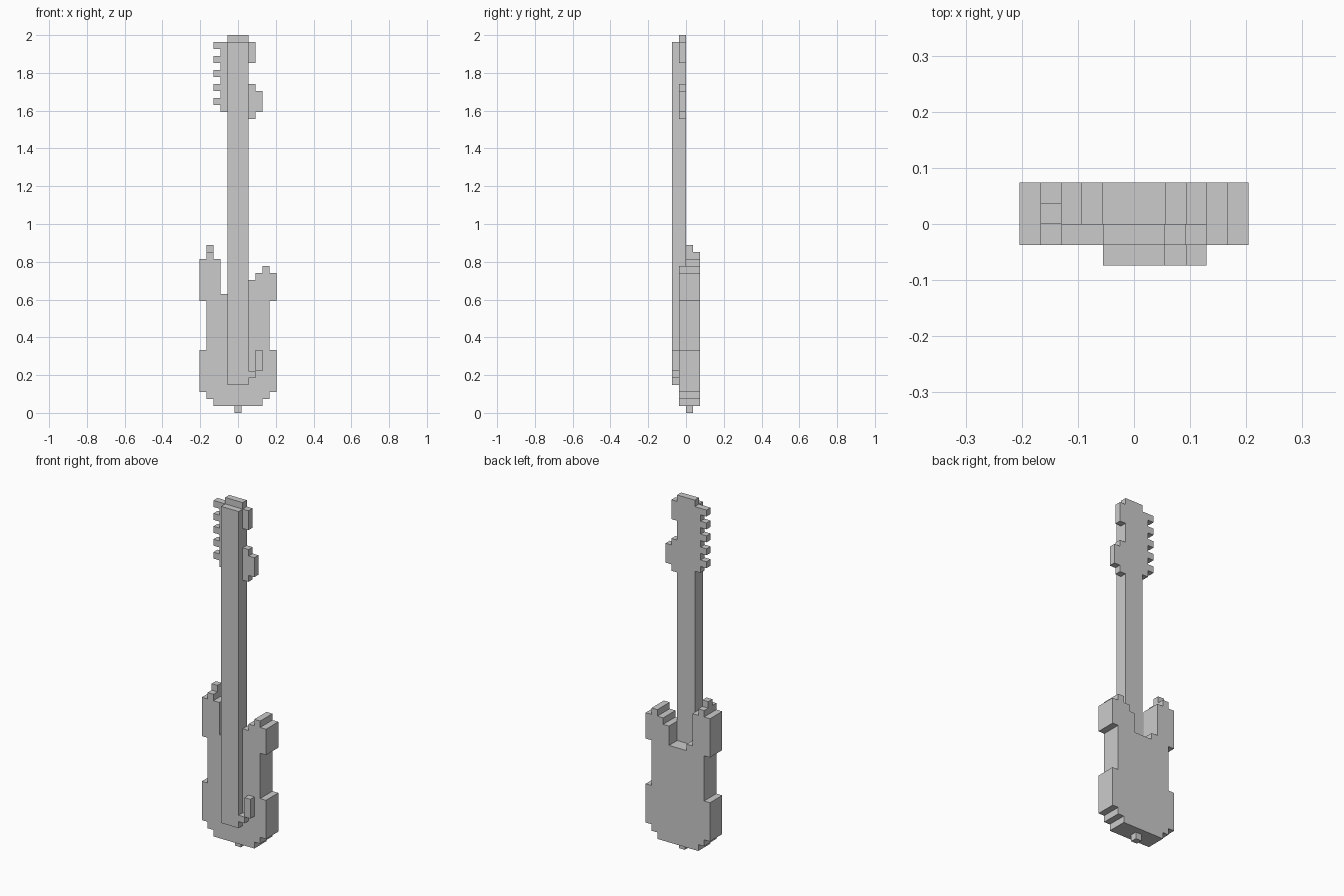
import bpy, bmesh

if "Cube" in bpy.data.objects:
    bpy.data.objects.remove(bpy.data.objects["Cube"])

U = 2 / 54  # size of one block; all sizes below are in blocks


def slab(name, outline, y0, y1):
    """Extrude a front-view (x, z) outline from y0 to y1."""
    bm = bmesh.new()
    face = bm.faces.new([bm.verts.new((x * U, y0 * U, z * U)) for x, z in outline])
    ext = bmesh.ops.extrude_face_region(bm, geom=[face])
    verts = [g for g in ext["geom"] if isinstance(g, bmesh.types.BMVert)]
    bmesh.ops.translate(bm, verts=verts, vec=(0, (y1 - y0) * U, 0))
    bmesh.ops.recalc_face_normals(bm, faces=bm.faces)
    mesh = bpy.data.meshes.new(name)
    bm.to_mesh(mesh)
    bm.free()
    obj = bpy.data.objects.new(name, mesh)
    bpy.context.collection.objects.link(obj)
    return obj


def box(name, x0, x1, z0, z1, y0, y1):
    return slab(name, [(x0, z0), (x1, z0), (x1, z1), (x0, z1)], y0, y1)


# Body: mirrored lower sides, uneven horns, notch behind the neck
side = [(3.5, 1), (3.5, 2), (4.5, 2), (4.5, 3), (5.5, 3),
        (5.5, 9), (4.5, 9), (4.5, 16), (5.5, 16)]
right_horn = [(5.5, 20), (4.5, 20), (4.5, 21), (3.5, 21), (3.5, 20),
              (2.5, 20), (2.5, 19), (1.5, 19), (1.5, 16)]
left_horn = [(-1.5, 16), (-1.5, 17), (-2.5, 17), (-2.5, 22), (-3.5, 22),
             (-3.5, 23), (-4.5, 23), (-4.5, 22), (-5.5, 22)]
mirrored = [(-x, z) for x, z in reversed(side)]
slab("body", side + right_horn + left_horn + mirrored, -1, 2)

# Strap buttons
box("strap_button_bottom", -0.5, 0.5, 0, 1, 0, 1)
box("strap_button_horn", -4.5, -3.5, 23, 24, 0, 1)

# Neck and headstock: one silhouette with tuning pegs down the left edge
head_right = [(1.5, 16), (1.5, 42), (2.5, 42), (2.5, 43), (3.5, 43), (3.5, 46),
              (2.5, 46), (2.5, 47), (1.5, 47), (1.5, 50), (2.5, 50), (2.5, 53),
              (1.5, 53), (1.5, 54)]
head_left = [(-1.5, 54), (-1.5, 53)]
for z in range(52, 43, -2):
    head_left += [(-2.5, z + 1), (-3.5, z + 1), (-3.5, z), (-2.5, z)]
head_left.remove((-2.5, 53))  # top peg is flush with the headstock edge
head_left += [(-2.5, 43), (-1.5, 43), (-1.5, 16)]
slab("neck_and_headstock", head_right + head_left, -1, 0)

# Fretboard and string strip on the front
box("fretboard", -1.5, 1.5, 4, 53, -2, -1)

# Vibrato arm beside the bridge
box("vibrato_arm_base", 1.5, 2.5, 5, 6, -2, -1)
box("vibrato_arm", 2.5, 3.5, 6, 9, -2, -1)
